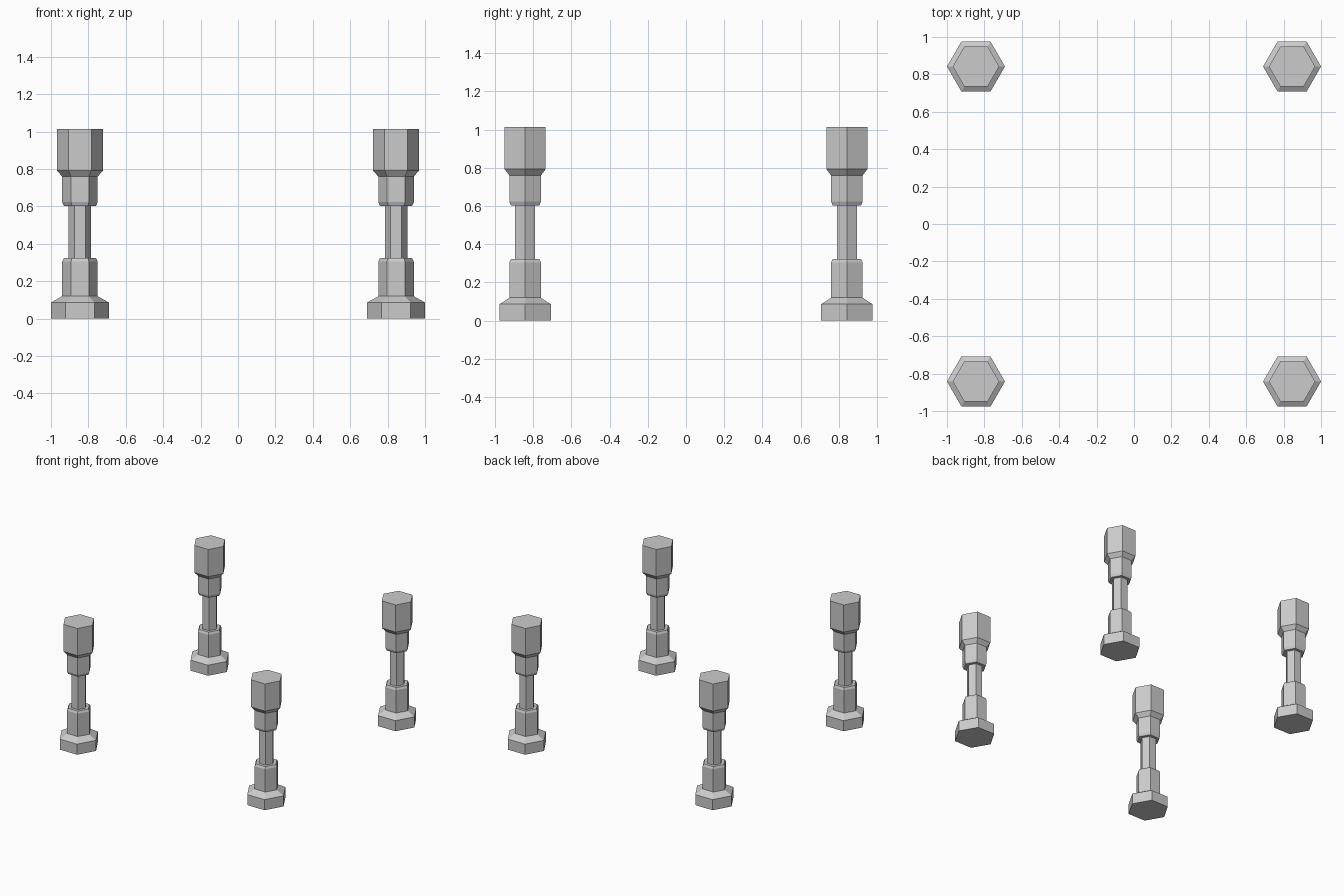
import bpy
import bmesh
from math import cos, sin, pi

cube = bpy.data.objects.get("Cube")
if cube:
    bpy.data.objects.remove(cube)

SIDES = 6
SPREAD_X, SPREAD_Y = 0.845, 0.842

grey = bpy.data.materials.new("plain grey")
grey.use_nodes = True
COLOUR = (0.6, 0.6, 0.6, 1)
grey.diffuse_color = COLOUR
grey.node_tree.nodes["Principled BSDF"].inputs["Base Color"].default_value = COLOUR


def hex_part(name, profile, x, y):
    """Closed six-sided solid from (radius, height) rings, corners along x."""
    bm = bmesh.new()
    rings = [[bm.verts.new((r * cos(2 * pi * i / SIDES), r * sin(2 * pi * i / SIDES), z))
              for i in range(SIDES)] for r, z in profile]
    for low, high in zip(rings, rings[1:]):
        for i in range(SIDES):
            j = (i + 1) % SIDES
            bm.faces.new((low[i], low[j], high[j], high[i]))
    bm.faces.new(rings[0][::-1])
    bm.faces.new(rings[-1])
    mesh = bpy.data.meshes.new(name)
    bm.to_mesh(mesh)
    bm.free()
    mesh.materials.append(grey)
    obj = bpy.data.objects.new(name, mesh)
    obj.location = (x, y, 0)
    bpy.context.collection.objects.link(obj)


# Stacked parts of one post, from the ground up
PARTS = {
    "foot": [(0.155, 0), (0.155, 0.086), (0.095, 0.12)],
    "lower_collar": [(0.095, 0.12), (0.095, 0.305), (0.086, 0.323)],
    "shaft": [(0.06, 0.323), (0.06, 0.603)],
    "upper_collar": [(0.086, 0.603), (0.095, 0.623), (0.095, 0.76)],
    "head": [(0.095, 0.76), (0.124, 0.793), (0.124, 1.014)],
}

# Four matching posts at the corners
for side, sx in (("left", 1), ("right", -1)):
    for end, sy in (("front", -1), ("back", 1)):
        for part, profile in PARTS.items():
            hex_part(f"{end}_{side}_{part}", profile, sx * SPREAD_X, sy * SPREAD_Y)
